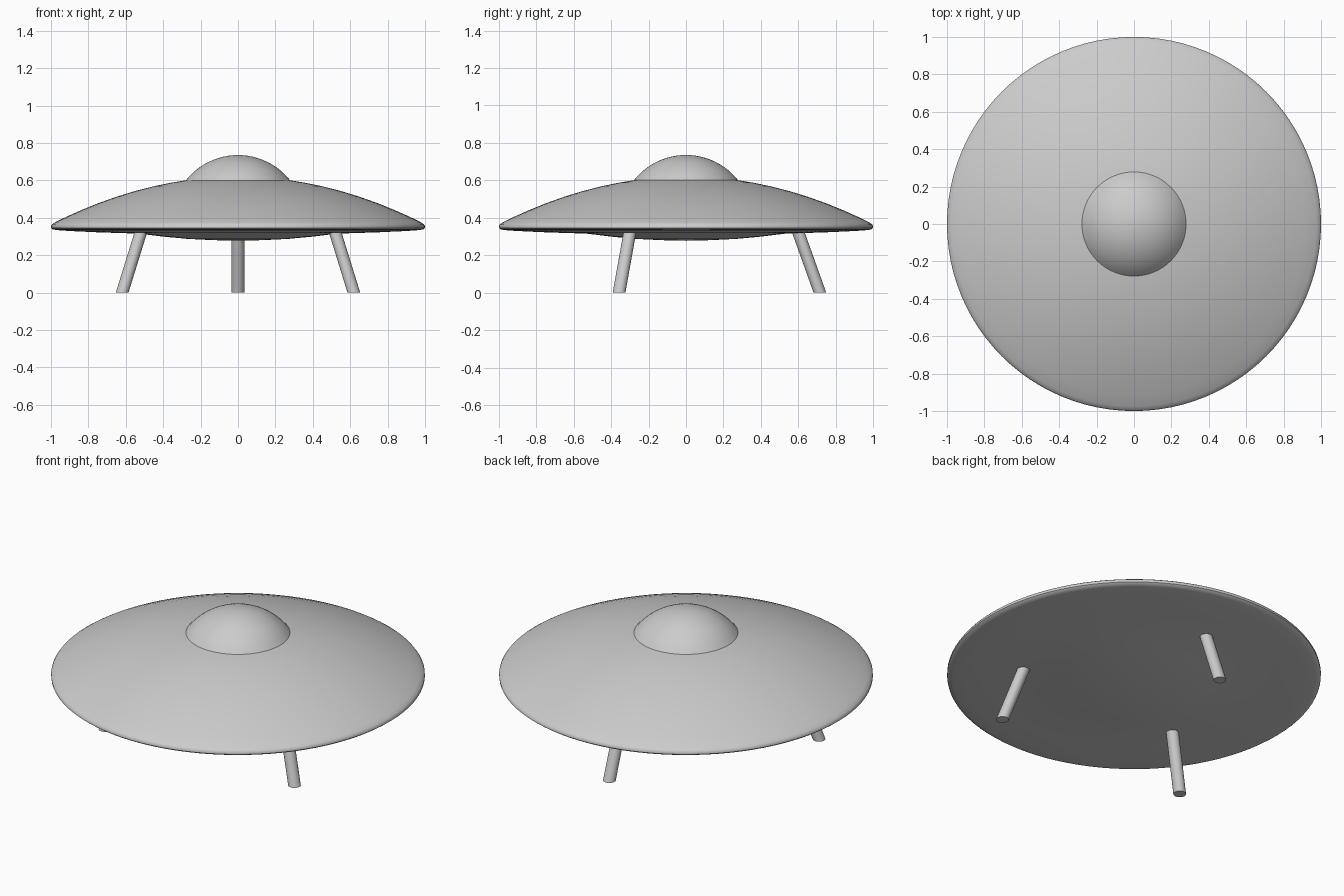
import bpy, bmesh, math
from mathutils import Vector

if "Cube" in bpy.data.objects:
    bpy.data.objects.remove(bpy.data.objects["Cube"])


def finish(name, bm):
    bmesh.ops.remove_doubles(bm, verts=bm.verts, dist=1e-5)
    bmesh.ops.recalc_face_normals(bm, faces=bm.faces)
    mesh = bpy.data.meshes.new(name)
    bm.to_mesh(mesh)
    bm.free()
    obj = bpy.data.objects.new(name, mesh)
    bpy.context.collection.objects.link(obj)
    bpy.ops.object.select_all(action='DESELECT')
    obj.select_set(True)
    bpy.context.view_layer.objects.active = obj
    bpy.ops.object.shade_smooth_by_angle(angle=math.radians(35))
    return obj


def lathe(name, profile, steps=64):
    bm = bmesh.new()
    verts = [bm.verts.new((r, 0, z)) for r, z in profile]
    edges = [bm.edges.new(pair) for pair in zip(verts, verts[1:])]
    bmesh.ops.spin(bm, geom=verts + edges, axis=(0, 0, 1), cent=(0, 0, 0),
                   angle=math.tau, steps=steps, use_duplicate=False)
    return finish(name, bm)


def leg(name, angle, r_foot=0.715, r_top=0.59, z_top=0.35, radius=0.034, sides=24):
    # slanted tube with a horizontal foot
    bm = bmesh.new()
    out = Vector((math.cos(angle), math.sin(angle), 0))
    rings = []
    for r, z in ((r_foot, 0), (r_top, z_top)):
        centre = out * r + Vector((0, 0, z))
        rings.append([bm.verts.new(centre + radius * Vector(
            (math.cos(math.tau * i / sides), math.sin(math.tau * i / sides), 0)))
            for i in range(sides)])
    for i in range(sides):
        j = (i + 1) % sides
        bm.faces.new((rings[0][i], rings[0][j], rings[1][j], rings[1][i]))
    for ring in rings:
        bm.faces.new(ring)
    return finish(name, bm)


# Saucer hull: shallow belly, rounded rim, gently curved top
belly = [(0, 0.277), (0.13, 0.28), (0.27, 0.287), (0.4, 0.299), (0.53, 0.315)]
rim = [(0.75, 0.322), (0.9, 0.329), (0.97, 0.334), (0.99, 0.338), (1.0, 0.346),
       (1.0, 0.356), (0.993, 0.366)]
top = [(r, 0.62 - 0.255 * r * r)
       for r in (0.975, 0.92, 0.84, 0.75, 0.65, 0.55, 0.45, 0.36, 0.28, 0.14, 0)]
lathe("saucer_hull", belly + rim + top, 96)

# Cockpit dome: spherical cap
R, H = 0.355, 0.735
a0 = math.asin(0.28 / R)
dome = [(R * math.sin(a0 * t / 12), H - R + R * math.cos(a0 * t / 12)) for t in range(13)]
lathe("cockpit_dome", dome)

# Three splayed landing legs
for i, part in enumerate(("back_leg", "front_left_leg", "front_right_leg")):
    leg(part, math.radians(90 + 120 * i))
